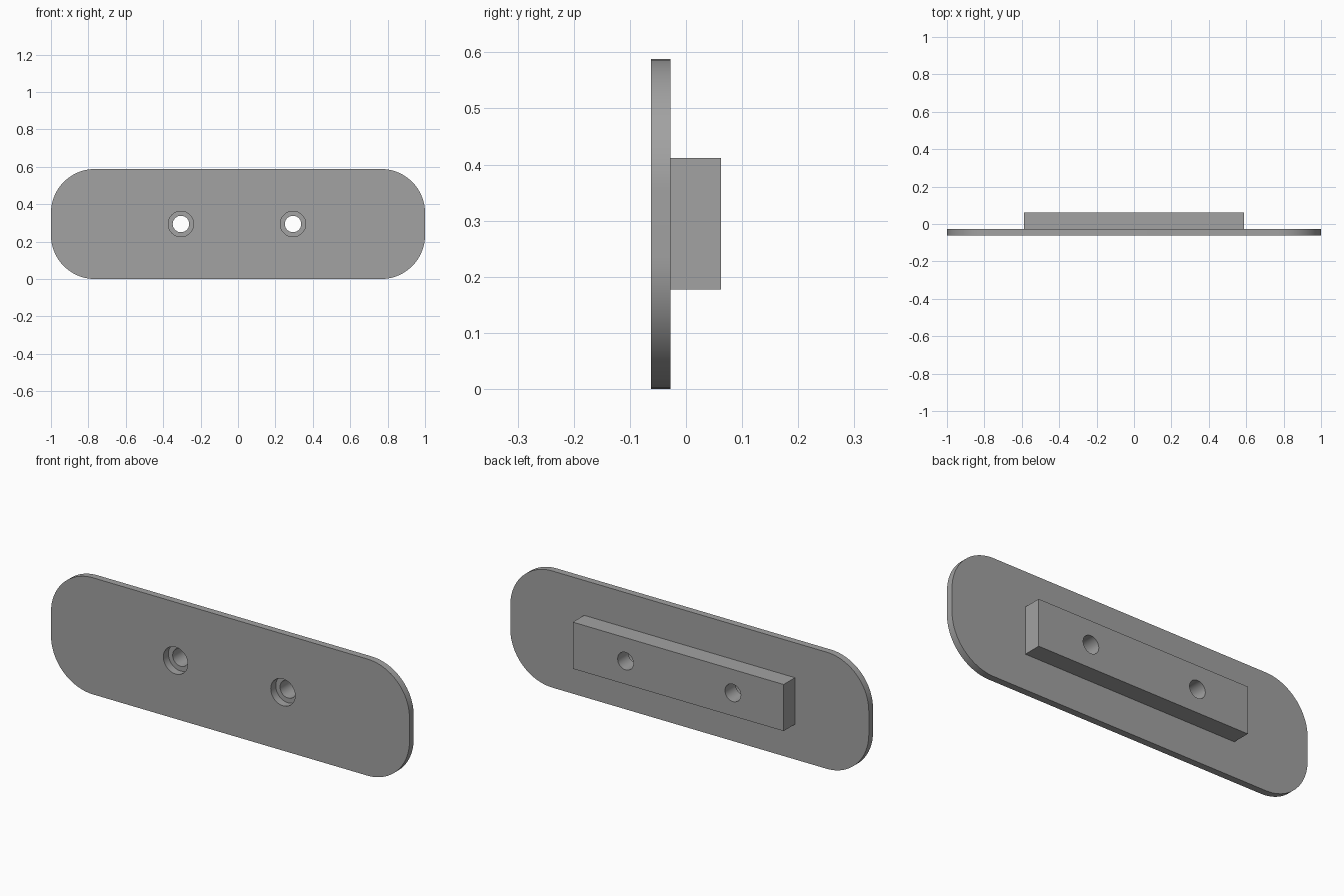
import bpy
import math

if "Cube" in bpy.data.objects:
    bpy.data.objects.remove(bpy.data.objects["Cube"])

grey = bpy.data.materials.new("plain grey")
grey.diffuse_color = (0.36, 0.36, 0.36, 1)
grey.use_nodes = True
grey.node_tree.nodes["Principled BSDF"].inputs["Base Color"].default_value = grey.diffuse_color

FRONT, STEP, BACK = -0.062, -0.028, 0.062   # depth levels
MID_Z = 0.294


def extrude_profile(name, points, y0, y1):
    """Solid from an x-z outline, running from y0 to y1."""
    n = len(points)
    verts = [(x, y, z) for y in (y0, y1) for x, z in points]
    faces = [list(range(n)), list(range(2 * n - 1, n - 1, -1))]
    faces += [[i, i + n, (i + 1) % n + n, (i + 1) % n] for i in range(n)]
    mesh = bpy.data.meshes.new(name)
    mesh.from_pydata(verts, [], faces)
    mesh.materials.append(grey)
    obj = bpy.data.objects.new(name, mesh)
    bpy.context.collection.objects.link(obj)
    return obj


def arc(cx, cz, r, start, sweep, steps):
    return [(cx + r * math.cos(start + sweep * i / steps),
             cz + r * math.sin(start + sweep * i / steps)) for i in range(steps + 1)]


def boolean(target, tool, operation):
    mod = target.modifiers.new(tool.name, "BOOLEAN")
    mod.operation, mod.object, mod.solver = operation, tool, "EXACT"
    bpy.context.view_layer.objects.active = target
    bpy.ops.object.modifier_apply(modifier=mod.name)
    bpy.data.objects.remove(tool)


# Rounded face plate
R = 0.235
outline = []
for k, (sx, sz) in enumerate([(1, 1), (-1, 1), (-1, -1), (1, -1)]):
    outline += arc(sx * (1 - R), MID_Z + sz * (MID_Z - R), R,
                   k * math.pi / 2, math.pi / 2, 24)
plate = extrude_profile("mounting_plate", outline, FRONT, STEP)

# Raised block on the back, slightly sunk into the plate before joining
block = extrude_profile("back_block",
                        [(-0.588, 0.177), (0.588, 0.177), (0.588, 0.412), (-0.588, 0.412)],
                        STEP - 0.01, BACK)
boolean(plate, block, "UNION")

# Two stepped screw holes: wide recess in front, narrow bore through the back
for x in (-0.305, 0.294):
    for r, y0, y1 in ((0.068, FRONT - 0.05, FRONT + 0.04), (0.044, FRONT - 0.06, BACK + 0.05)):
        ring = arc(x, MID_Z, r, 0, 2 * math.pi, 48)[:-1]
        boolean(plate, extrude_profile("hole_cutter", ring, y0, y1), "DIFFERENCE")

# Smooth curves, sharp edges
bpy.ops.object.select_all(action="DESELECT")
plate.select_set(True)
bpy.context.view_layer.objects.active = plate
bpy.ops.object.shade_smooth_by_angle(angle=math.radians(30))
